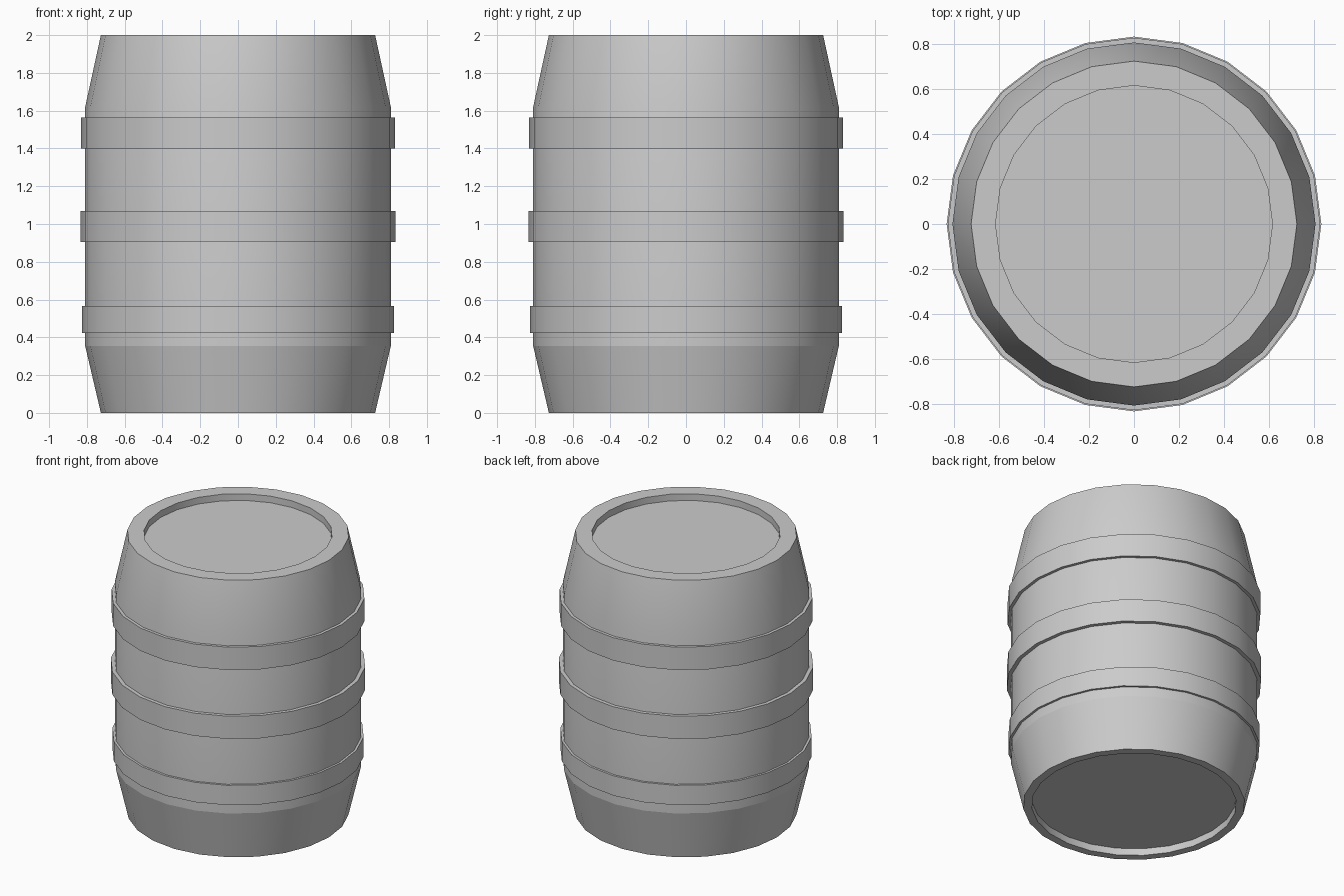
import bpy
import bmesh
import math

SIDES = 24

cube = bpy.data.objects.get("Cube")
if cube:
    bpy.data.objects.remove(cube, do_unlink=True)

grey = bpy.data.materials.new("plain_grey")
grey.use_nodes = True
colour = (0.6, 0.6, 0.6, 1)
grey.diffuse_color = colour
grey.node_tree.nodes["Principled BSDF"].inputs["Base Color"].default_value = colour


def lathe(name, profile, closed=False, sharp_rings=()):
    """Spin (radius, height) points round z; open profiles get end caps."""
    bm = bmesh.new()
    rings = []
    for r, z in profile:
        angles = [math.tau * i / SIDES for i in range(SIDES)]
        rings.append([bm.verts.new((r * math.cos(a), r * math.sin(a), z)) for a in angles])
    pairs = list(zip(rings, rings[1:]))
    if closed:
        pairs.append((rings[-1], rings[0]))
    else:
        bm.faces.new(rings[0])
        bm.faces.new(rings[-1])
    for low, high in pairs:
        for i in range(SIDES):
            j = (i + 1) % SIDES
            bm.faces.new((low[i], low[j], high[j], high[i]))
    bmesh.ops.recalc_face_normals(bm, faces=bm.faces)

    # smooth round the staves, crisp at rims and chosen rings
    for face in bm.faces:
        face.smooth = True
    for edge in bm.edges:
        edge.smooth = edge.calc_face_angle(0) < math.radians(30)
    for k in sharp_rings:
        for i in range(SIDES):
            bm.edges.get((rings[k][i], rings[k][(i + 1) % SIDES])).smooth = False

    mesh = bpy.data.meshes.new(name)
    bm.to_mesh(mesh)
    bm.free()
    mesh.materials.append(grey)
    obj = bpy.data.objects.new(name, mesh)
    bpy.context.collection.objects.link(obj)
    return obj


# Barrel body with a recessed base and lid
lathe("barrel_body", [
    (0.67, 0.05), (0.67, 0), (0.726, 0), (0.809, 0.354),
    (0.809, 1.62), (0.726, 2), (0.617, 2), (0.617, 1.952),
], sharp_rings=(3,))

# Hoops
for name, radius, low, high in (
    ("lower_hoop", 0.825, 0.422, 0.565),
    ("middle_hoop", 0.835, 0.905, 1.069),
    ("upper_hoop", 0.83, 1.40, 1.565),
):
    lathe(name, [(0.79, low), (radius, low), (radius, high), (0.79, high)], closed=True)
